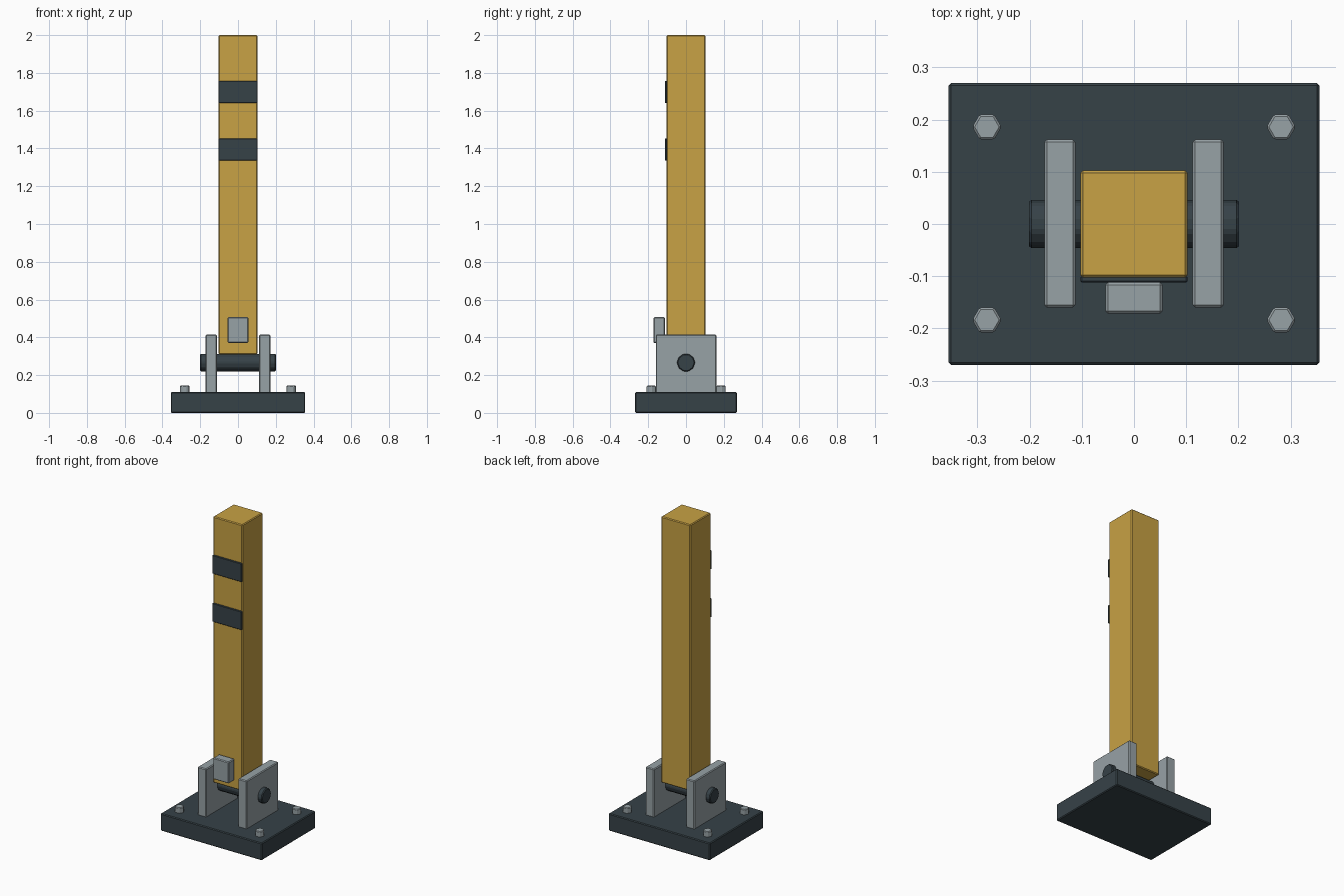
import bpy
from math import pi

if "Cube" in bpy.data.objects:
    bpy.data.objects.remove(bpy.data.objects["Cube"], do_unlink=True)


def material(name, color):
    m = bpy.data.materials.new(name)
    m.use_nodes = True
    m.diffuse_color = (*color, 1)
    m.node_tree.nodes["Principled BSDF"].inputs["Base Color"].default_value = (*color, 1)
    return m


yellow = material("safety yellow", (0.58, 0.36, 0.058))
dark = material("dark slate", (0.037, 0.054, 0.064))
steel = material("light steel", (0.31, 0.36, 0.38))


def finish(obj, name, mat, bevel):
    obj.name = name
    obj.data.materials.append(mat)
    mod = obj.modifiers.new("edge chamfer", "BEVEL")
    mod.width = bevel
    mod.segments = 1
    mod.limit_method = "ANGLE"
    return obj


def box(name, low, high, mat, bevel=0.005):
    bpy.ops.mesh.primitive_cube_add(size=1, location=[(a + b) / 2 for a, b in zip(low, high)])
    obj = bpy.context.object
    obj.scale = [b - a for a, b in zip(low, high)]
    bpy.ops.object.transform_apply(location=False, rotation=False, scale=True)
    return finish(obj, name, mat, bevel)


def prism(name, sides, radius, depth, location, rotation, mat, bevel):
    bpy.ops.mesh.primitive_cylinder_add(vertices=sides, radius=radius, depth=depth,
                                        location=location, rotation=rotation)
    return finish(bpy.context.object, name, mat, bevel)


# Base plate and hinged post
box("base_plate", (-0.356, -0.27, 0), (0.356, 0.27, 0.11), dark)
box("post", (-0.103, -0.103, 0.31), (0.103, 0.103, 2), yellow)

# Warning bands on the front of the post
for name, z in (("lower_band", 1.335), ("upper_band", 1.64)):
    box(name, (-0.103, -0.112, z), (0.103, -0.1, z + 0.118), dark, 0.003)

# Latch block in front of the post
box("latch_block", (-0.055, -0.172, 0.37), (0.055, -0.112, 0.507), steel)

# Hinge pin through both lugs
prism("hinge_pin", 10, 0.048, 0.402, (0, 0, 0.266), (0, pi / 2, 0), dark, 0.005)

# Hinge lugs and corner bolts on each side
for side, s in (("left", 1), ("right", -1)):
    x1, x2 = sorted((s * 0.112, s * 0.172))
    box(side + "_hinge_lug", (x1, -0.16, 0.105), (x2, 0.162, 0.414), steel)
    for end, y in (("front", -0.184), ("back", 0.186)):
        prism(f"{end}_{side}_bolt", 6, 0.028, 0.04, (s * 0.282, y, 0.124),
              (0, 0, pi / 2), steel, 0.004)
